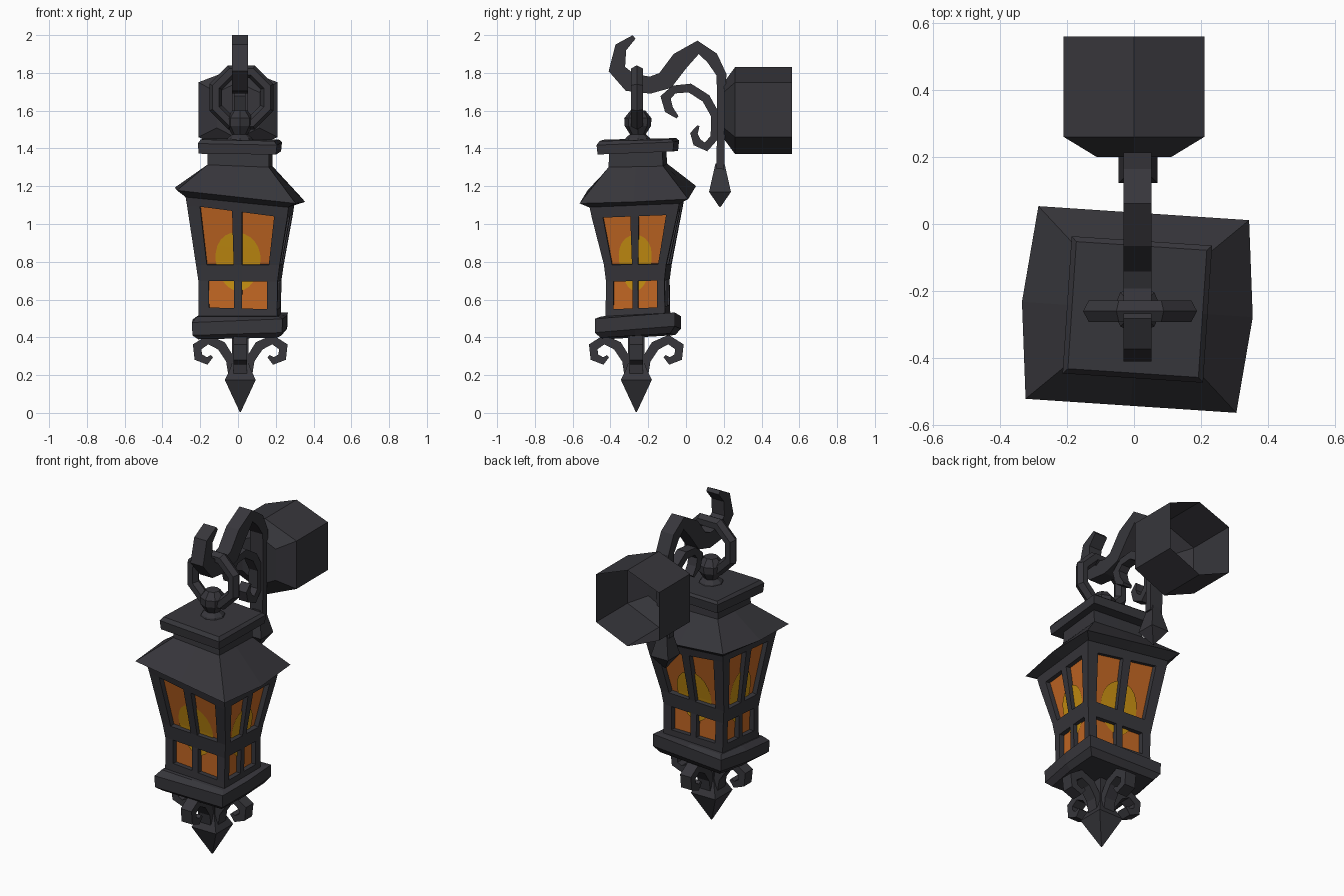
import bpy, bmesh, math
from mathutils import Vector

if "Cube" in bpy.data.objects:
    bpy.data.objects.remove(bpy.data.objects["Cube"])


def material(name, rgb):
    m = bpy.data.materials.new(name)
    m.diffuse_color = (*rgb, 1)
    m.use_nodes = True
    m.node_tree.nodes["Principled BSDF"].inputs["Base Color"].default_value = m.diffuse_color
    return m


IRON = material("dark_iron", (0.038, 0.037, 0.044))
AMBER = material("amber_glass", (0.54, 0.135, 0.017))
GLOW = material("yellow_glow", (0.58, 0.28, 0.006))
CX, CY = 0.01, -0.255                 # lantern axis
ROT = math.radians(-3.8)              # slight crooked twist of the lantern


def make(name, verts, faces, mat, recalc=True):
    bm = bmesh.new()
    vs = [bm.verts.new(v) for v in verts]
    for f in faces:
        bm.faces.new([vs[i] for i in f])
    bmesh.ops.remove_doubles(bm, verts=bm.verts, dist=0.0005)
    if recalc:
        bmesh.ops.recalc_face_normals(bm, faces=bm.faces)
    me = bpy.data.meshes.new(name)
    bm.to_mesh(me)
    bm.free()
    me.materials.append(mat)
    ob = bpy.data.objects.new(name, me)
    bpy.context.collection.objects.link(ob)
    return ob


def skin(name, rings, mat=IRON, caps=(True, True)):
    """Join equal-length rings of points into a skin."""
    n = len(rings[0])
    faces = [(r * n + i, r * n + (i + 1) % n, (r + 1) * n + (i + 1) % n, (r + 1) * n + i)
             for r in range(len(rings) - 1) for i in range(n)]
    if caps[0]:
        faces.append(tuple(range(n))[::-1])
    if caps[1]:
        faces.append(tuple(range((len(rings) - 1) * n, len(rings) * n)))
    return make(name, [p for r in rings for p in r], faces, mat)


def place(x, y, z, tx=0, ty=0):
    """Lantern-local point to world, with twist and tilt."""
    c, s = math.cos(ROT), math.sin(ROT)
    return Vector((CX + c * x - s * y, CY + s * x + c * y, z + tx * x + ty * y))


def box_ring(hx, hy, z, tx=0, ty=0, bulge=0):
    pts = [(-hx, -hy), (0, -hy), (hx, -hy), (hx + bulge, 0),
           (hx, hy), (0, hy), (-hx, hy), (-hx - bulge, 0)]
    return [place(x, y, z, tx, ty) for x, y in pts]


def sweep(name, path, depth, angle, cx, cy):
    """Flat bar along a path of (outward, height, half width), in a vertical plane."""
    d = Vector((math.cos(angle), math.sin(angle), 0))
    side = Vector((-d.y, d.x, 0))
    rings = []
    for i, (u, z, w) in enumerate(path):
        a, b = path[max(i - 1, 0)], path[min(i + 1, len(path) - 1)]
        t = Vector((b[0] - a[0], b[1] - a[1])).normalized()
        p = Vector((cx, cy, z)) + d * u
        nrm = d * -t.y + Vector((0, 0, t.x))
        rings.append([p + nrm * w + side * depth, p + nrm * w - side * depth,
                      p - nrm * w - side * depth, p - nrm * w + side * depth])
    return skin(name, rings)


def square_lathe(name, profile, cx, cy):
    return skin(name, [[(cx - h, cy - h, z), (cx + h, cy - h, z), (cx + h, cy + h, z),
                        (cx - h, cy + h, z)] for h, z in profile])


# wall mount: hexagonal, bevelled front, open towards the wall
hexagon = [(0, 0.23), (0.21, 0.15), (0.21, -0.14), (0, -0.23), (-0.21, -0.14), (-0.21, 0.15)]
skin("wall_mount", [[(x * k, y, 1.6 + z * kz) for x, z in hexagon]
                    for y, k, kz in ((0.2, 0.53, 0.65), (0.26, 1, 1), (0.56, 1, 1))],
     caps=(True, False))

# arm with hook, inner scroll and hanging spear point
arm = [(-0.275, 1.99, 0.012), (-0.345, 1.935, 0.032), (-0.366, 1.82, 0.045),
       (-0.297, 1.75, 0.05), (-0.19, 1.735, 0.045), (-0.11, 1.76, 0.05),
       (-0.03, 1.865, 0.05), (0.064, 1.935, 0.036), (0.138, 1.88, 0.034),
       (0.188, 1.79, 0.026), (0.186, 1.6, 0.022), (0.182, 1.29, 0.02)]
sweep("arm", arm, 0.042, math.pi / 2, 0.01, 0)
scroll = [(-0.045, 1.565, 0.008), (-0.09, 1.605, 0.024), (-0.108, 1.67, 0.028),
          (-0.064, 1.712, 0.022), (0.02, 1.72, 0.024), (0.106, 1.665, 0.024),
          (0.155, 1.577, 0.024), (0.152, 1.46, 0.022), (0.106, 1.408, 0.024),
          (0.058, 1.433, 0.024), (0.042, 1.48, 0.02), (0.066, 1.52, 0.006)]
sweep("arm_scroll", scroll, 0.03, math.pi / 2, 0.01, 0)
square_lathe("arm_spear_point", [(0.024, 1.32), (0.058, 1.17), (0.003, 1.09)], 0.012, 0.18)

# hanging ring
bpy.ops.mesh.primitive_torus_add(major_segments=8, minor_segments=6, major_radius=0.147,
                                 minor_radius=0.037, location=(0.018, -0.26, 1.67),
                                 rotation=(math.pi / 2, math.radians(22.5), 0))
bpy.context.object.name = "hanging_ring"
bpy.context.object.data.materials.append(IRON)

# knob on top
knob = [(0.075, 1.43), (0.065, 1.455), (0.042, 1.475), (0.07, 1.52), (0.072, 1.56), (0.04, 1.6)]
skin("top_knob", [[(CX + r * math.cos(a * math.pi / 4), CY + r * math.sin(a * math.pi / 4), z)
                   for a in range(8)] for r, z in knob])

# roof, cap and base slabs
skin("cap", [box_ring(0.205, 0.2, 1.378, -0.01, 0.04), box_ring(0.21, 0.205, 1.43, -0.02, 0.04),
             box_ring(0.195, 0.19, 1.447, -0.02, 0.02)])
skin("roof", [box_ring(0.272, 0.24, 1.125, -0.1, 0.04),
              box_ring(0.315, 0.288, 1.155, -0.11, 0.04, 0.03),
              box_ring(0.163, 0.145, 1.31, -0.04, 0.02), box_ring(0.163, 0.14, 1.39)])
skin("base", [box_ring(0.21, 0.185, 0.405, 0.02, 0.06, 0.01),
              box_ring(0.238, 0.212, 0.435, 0.03, 0.08, 0.01),
              box_ring(0.24, 0.212, 0.505, 0.04, 0.08, 0.01),
              box_ring(0.215, 0.18, 0.52, 0.0, 0.05)])

# body: rows of (height, half x, half y, tilt x, tilt y)
rows = [(0.47, 0.21, 0.16, 0, 0.05), (0.56, 0.208, 0.157, -0.03, 0.04),
        (0.70, 0.21, 0.155, -0.01, 0.02), (0.785, 0.222, 0.165, 0, 0.01),
        (1.075, 0.266, 0.226, -0.13, 0.04), (1.15, 0.277, 0.242, -0.11, 0.04)]
cols = [-1, -0.74, -0.1, 0.1, 0.74, 1]


def wall_point(f, s, row, inset=0.0):
    z, hx, hy, tx, ty = row
    hx, hy = hx - inset, hy - inset
    x, y = ((s * hx, -hy), (hx, s * hy), (-s * hx, hy), (-hx, -s * hy))[f]
    return place(x, y, z, tx, ty)


def row_at(z):
    for a, b in zip(rows, rows[1:]):
        if z <= b[0]:
            t = (z - a[0]) / (b[0] - a[0])
            return [p + (q - p) * t for p, q in zip(a, b)]


# window frame: grid walls with the panes left open, thickened inwards
verts, faces = [], []
for f in range(4):
    for r in range(5):
        for c in range(5):
            if r in (1, 3) and c in (1, 3):
                continue
            k = len(verts)
            verts += [wall_point(f, cols[c + i], rows[r + j])
                      for i, j in ((0, 0), (1, 0), (1, 1), (0, 1))]
            faces.append((k, k + 1, k + 2, k + 3))
frame = make("window_frame", verts, faces, IRON, recalc=False)
solid = frame.modifiers.new("thickness", "SOLIDIFY")
solid.thickness = 0.036
solid.offset = -1

# glass set behind the frame
skin("glass", [[wall_point(f, -1, r, 0.03) for f in range(4)] for r in rows], AMBER)

# oval glow on each glass side
for f in range(4):
    verts, faces, n = [], [], 12
    for i in range(n + 1):
        a = math.pi * i / n
        row = row_at(0.805 - 0.155 * math.cos(a))
        w = 0.58 * math.sin(a) + 0.01
        verts += [wall_point(f, -w, row, 0.024), wall_point(f, w, row, 0.024)]
    faces = [(2 * i, 2 * i + 1, 2 * i + 3, 2 * i + 2) for i in range(n)]
    make(f"glow_{f}", verts, faces, GLOW, recalc=False)

# bottom finial with four curls
square_lathe("finial", [(0.045, 0.42), (0.042, 0.27), (0.055, 0.23), (0.082, 0.175),
                        (0.003, 0.005)], 0.012, -0.263)
curl = [(0.04, 0.18, 0.02), (0.052, 0.28, 0.024), (0.10, 0.355, 0.026), (0.17, 0.388, 0.025),
        (0.228, 0.35, 0.026), (0.222, 0.295, 0.024), (0.175, 0.275, 0.02), (0.15, 0.3, 0.008)]
for i in range(4):
    sweep(f"finial_curl_{i}", curl, 0.036, i * math.pi / 2, 0.012, -0.263)
